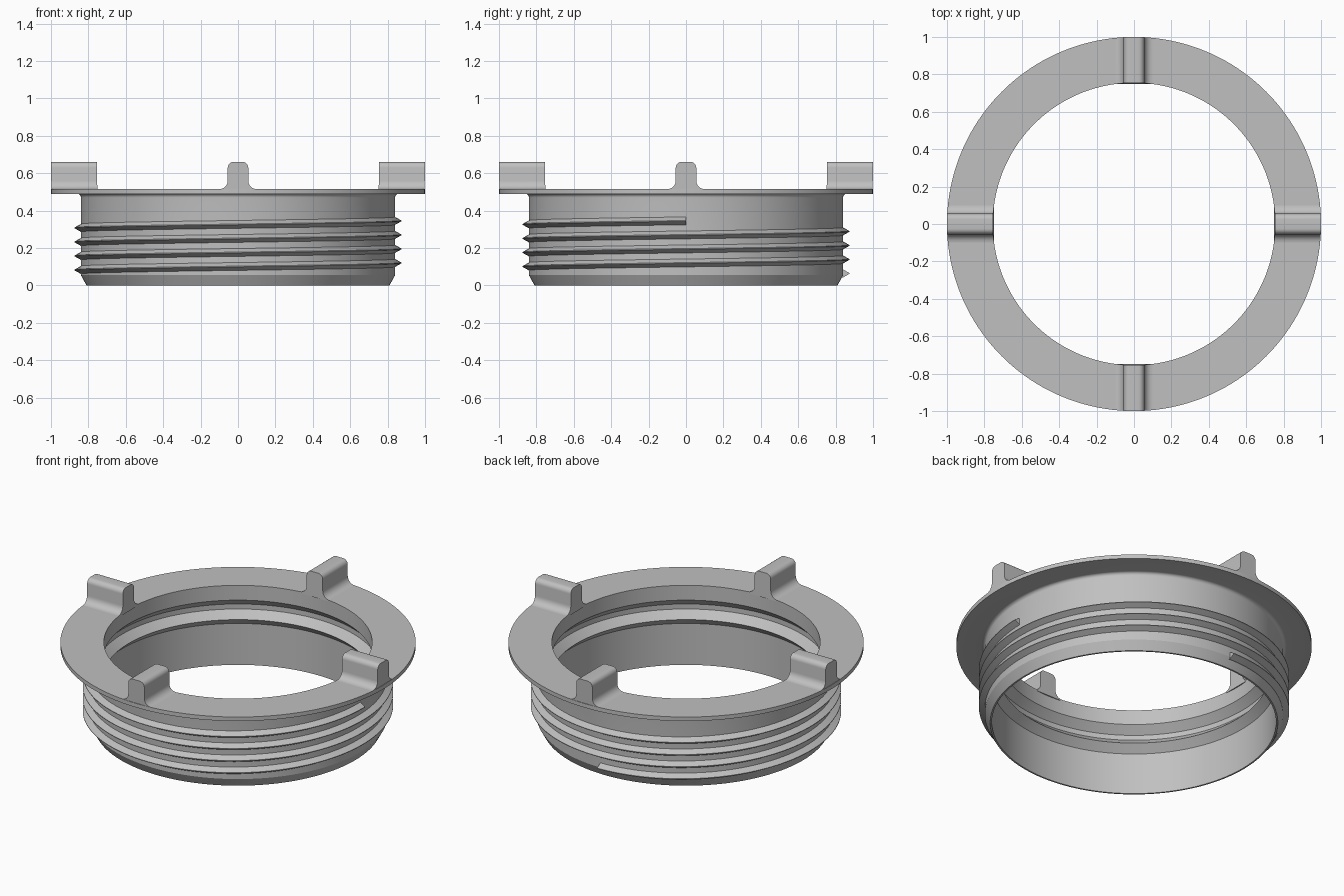
import bpy, bmesh, math
from mathutils import Matrix

cube = bpy.data.objects.get("Cube")
if cube:
    bpy.data.objects.remove(cube)

R_HOLE, R_BODY, R_FLANGE = 0.755, 0.84, 1.0
Z_UNDER, Z_FLANGE, Z_TOP = 0.49, 0.515, 0.66

grey = bpy.data.materials.new("plain_grey")
grey.use_nodes = True
grey.diffuse_color = (0.53, 0.53, 0.53, 1)
grey.node_tree.nodes["Principled BSDF"].inputs["Base Color"].default_value = grey.diffuse_color


def arc(cx, cy, r, start, end, n=6):
    """Points along a circular arc, angles in degrees."""
    angles = [math.radians(start + (end - start) * i / n) for i in range(n + 1)]
    return [(cx + r * math.cos(a), cy + r * math.sin(a)) for a in angles]


def loft(name, sections, ring=False):
    """Skin closed sections into a solid; ring joins the last to the first."""
    bm = bmesh.new()
    rows = [[bm.verts.new(p) for p in s] for s in sections]
    pairs = list(zip(rows, rows[1:]))
    if ring:
        pairs.append((rows[-1], rows[0]))
    else:
        bm.faces.new(rows[0])
        bm.faces.new(rows[-1])
    count = len(rows[0])
    for a, b in pairs:
        for i in range(count):
            j = (i + 1) % count
            bm.faces.new((a[i], a[j], b[j], b[i]))
    bmesh.ops.recalc_face_normals(bm, faces=bm.faces)
    mesh = bpy.data.meshes.new(name)
    bm.to_mesh(mesh)
    bm.free()
    mesh.materials.append(grey)
    obj = bpy.data.objects.new(name, mesh)
    bpy.context.collection.objects.link(obj)
    bpy.ops.object.select_all(action='DESELECT')
    obj.select_set(True)
    bpy.context.view_layer.objects.active = obj
    bpy.ops.object.shade_smooth_by_angle(angle=math.radians(25))
    return obj


def turned(profile, angle, lift=0):
    """Place an (r, z) profile in the vertical plane at the given angle."""
    return [(r * math.cos(angle), r * math.sin(angle), z + lift) for r, z in profile]


# Collar: chamfered outside, filleted flange, and grooved bore
outside = [(0.81, 0), (R_BODY, 0.055)] + arc(0.86, 0.47, 0.02, 180, 90)
flange = [(R_FLANGE, Z_UNDER), (R_FLANGE, Z_FLANGE)]
bore = [(R_HOLE, Z_FLANGE), (R_HOLE, 0.423), (0.8, 0.378), (0.8, 0.347),
        (R_HOLE, 0.302), (0.8, 0.257), (0.8, 0)]
STEPS = 160
loft("flanged_collar",
     [turned(outside + flange + bore, math.tau * i / STEPS) for i in range(STEPS)], ring=True)

# Outside thread: a V-shaped ridge rising anticlockwise
PITCH, TURNS = 0.075, 3.75
ridge = [(0.815, -0.021), (R_BODY, -0.021), (0.874, -0.002),
         (0.874, 0.002), (R_BODY, 0.021), (0.815, 0.021)]
count = int(STEPS * TURNS)
loft("screw_thread",
     [turned(ridge, math.pi / 2 + math.tau * i / STEPS, 0.064 + PITCH * i / STEPS)
      for i in range(count + 1)])

# Grip lugs: rounded tops, flared feet, ends following the flange circles
half = [(0.1, Z_FLANGE - 0.008)] + arc(0.1, 0.56, 0.045, 270, 180) + arc(0.025, Z_TOP - 0.03, 0.03, 0, 90)
outline = half + [(-w, z) for w, z in reversed(half)]
for k, side in enumerate(("left", "back", "right", "front")):
    ends = [[(math.sqrt(r * r - w * w), w, z) for w, z in outline] for r in (R_HOLE, R_FLANGE)]
    lug = loft(side + "_grip_lug", ends)
    lug.data.transform(Matrix.Rotation(k * math.pi / 2, 4, 'Z'))
